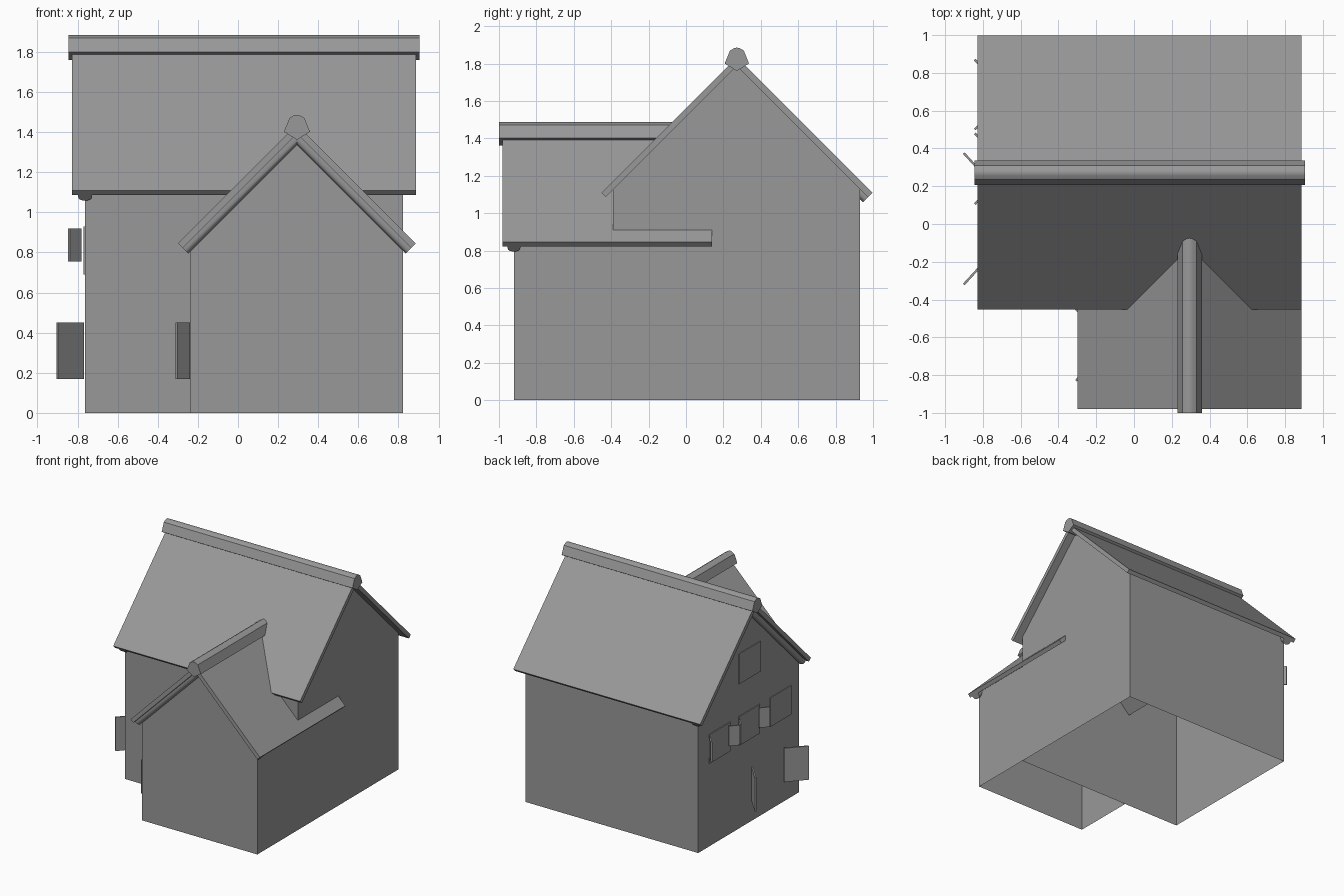
import bpy, bmesh, math
from mathutils import Vector

if "Cube" in bpy.data.objects:
    bpy.data.objects.remove(bpy.data.objects["Cube"])

# One mid-grey for the whole building
GREY = bpy.data.materials.new("mid_grey")
GREY.diffuse_color = (0.318, 0.318, 0.318, 1)
GREY.use_nodes = True
GREY.node_tree.nodes["Principled BSDF"].inputs["Base Color"].default_value = GREY.diffuse_color


def make(name, verts, faces, smooth=0):
    me = bpy.data.meshes.new(name)
    me.from_pydata(verts, [], faces)
    bm = bmesh.new()
    bm.from_mesh(me)
    bmesh.ops.recalc_face_normals(bm, faces=bm.faces)
    bm.to_mesh(me)
    bm.free()
    me.materials.append(GREY)
    ob = bpy.data.objects.new(name, me)
    bpy.context.collection.objects.link(ob)
    if smooth:
        bpy.ops.object.select_all(action='DESELECT')
        ob.select_set(True)
        bpy.context.view_layer.objects.active = ob
        bpy.ops.object.shade_smooth_by_angle(angle=math.radians(smooth))


# Place a point given across the ridge (u), along the ridge (w) and up (z)
def place(axis, u, w, z):
    return (w, u, z) if axis == 'X' else (u, w, z)


# Sweep a section of (along ridge, depth below roof surface) over an inverted V
def rafter(name, axis, centre, half, eave, section, smooth=0):
    n, verts, faces = len(section), [], []
    for k in (-1, 0, 1):
        for w, d in section:
            s = d / math.sqrt(2)
            u = centre + k * (half - s)
            z = eave - s if k else eave + half - 2 * s
            verts.append(place(axis, u, w, z))
    for r in (0, n):
        for i in range(n):
            j = (i + 1) % n
            faces.append((r + i, r + j, r + n + j, r + n + i))
    faces += [tuple(range(n)), tuple(range(2 * n, 3 * n))]
    make(name, verts, faces, smooth)


# Roof slab, running from w0 to w1 along its ridge
def roof(name, axis, centre, half, eave, w0, w1):
    rafter(name, axis, centre, half, eave,
           [(w0, 0), (w1, 0), (w1, 0.033), (w0, 0.033)])


# Rounded trim beam under the roof, straddling the gable wall at w
def beam(name, axis, centre, half, eave, w):
    sec = [(w - 0.034, 0.03)]
    for i in range(9):
        a = math.pi * i / 8
        sec.append((w - 0.034 * math.cos(a), 0.044 + 0.027 * math.sin(a) ** 0.8))
    sec.append((w + 0.034, 0.03))
    rafter(name, axis, centre, half, eave, sec, 40)


# Ridge cap with a softly rounded top and sharp sides
def ridge(name, axis, centre, top, w0, w1):
    prof = [(-0.065, -0.085), (-0.037, -0.016), (-0.015, -0.003), (0, 0),
            (0.015, -0.003), (0.037, -0.016), (0.065, -0.085), (0, -0.125)]
    n = len(prof)
    verts = [place(axis, centre + u, w, top + z) for w in (w0, w1) for u, z in prof]
    faces = [(i, (i + 1) % n, n + (i + 1) % n, n + i) for i in range(n)]
    make(name, verts, faces + [tuple(range(n)), tuple(range(n, 2 * n))], 33)


# Thin upright panel between two plan points
def panel(name, p, q, z0, z1, t=0.012):
    p, q = Vector(p), Vector(q)
    d = (q - p).normalized() * t / 2
    nrm = Vector((-d.y, d.x))
    base = [p + nrm, q + nrm, q - nrm, p - nrm]
    verts = [(b.x, b.y, z) for z in (z0, z1) for b in base]
    make(name, verts, [(0, 1, 2, 3), (4, 5, 6, 7), (0, 1, 5, 4), (1, 2, 6, 5),
                       (2, 3, 7, 6), (3, 0, 4, 7)])


# Open-bottomed wall shell with a gable; back=False leaves out the second gable
def walls(name, axis, centre, half, side_z, apex, w0, w1, back=True):
    prof = [(-half, 0), (half, 0), (half, side_z), (0, apex), (-half, side_z)]
    verts = [place(axis, centre + u, w, z) for w in (w0, w1) for u, z in prof]
    faces = [(0, 1, 2, 3, 4), (1, 6, 7, 2), (0, 4, 9, 5)]
    if back:
        faces.append((5, 6, 7, 8, 9))
    make(name, verts, faces)


# Main house: ridge along x
MY, MH, ME = 0.272, 0.725, 1.109
walls("main_walls", 'X', 0.27, 0.66, 1.127, 1.787, -0.763, 0.822)
roof("main_roof", 'X', MY, MH, ME, -0.828, 0.887)
beam("main_gable_beam", 'X', MY, MH, ME, -0.763)
ridge("main_ridge_cap", 'X', 0.272, 1.885, -0.845, 0.905)

# Front wing: ridge along y, its roof running on into the main house
WX, WH, WE = 0.294, 0.593, 0.845
walls("wing_walls", 'Y', 0.293, 0.529, 0.858, 1.388, -0.92, -0.39, False)
roof("wing_roof", 'Y', WX, WH, WE, -0.98, 0.14)
beam("wing_gable_beam", 'Y', WX, WH, WE, -0.92)
ridge("wing_ridge_cap", 'Y', 0.294, 1.487, -1.0, 0.1)

# Open shutter pairs: hinge x, near y, far y, reach out, spread, bottom, top
pairs = [("ground", -0.773, -0.18, 0.235, 0.128, 0.14, 0.17, 0.45),
         ("upper_back", -0.785, 0.56, 0.81, 0.058, 0.06, 0.755, 0.92),
         ("upper_middle", -0.785, 0.165, 0.42, 0.058, 0.06, 0.755, 0.92),
         ("wing", -0.245, -0.76, -0.52, 0.062, 0.07, 0.17, 0.45)]
for name, x, y0, y1, out, spread, z0, z1 in pairs:
    panel(name + "_shutter_near", (x, y0), (x - out, y0 - spread), z0, z1)
    panel(name + "_shutter_far", (x, y1), (x - out, y1 + spread), z0, z1)

# Window frames, standing just proud of the left wall
for name, y0, y1, z0, z1 in [("attic_window", 0.12, 0.40, 1.2, 1.45),
                             ("upper_window_back", 0.52, 0.79, 0.69, 0.93),
                             ("upper_window_middle", 0.13, 0.40, 0.69, 0.93),
                             ("upper_window_front", -0.28, -0.01, 0.69, 0.93)]:
    panel(name, (-0.767, y0), (-0.767, y1), z0, z1, 0.007)
